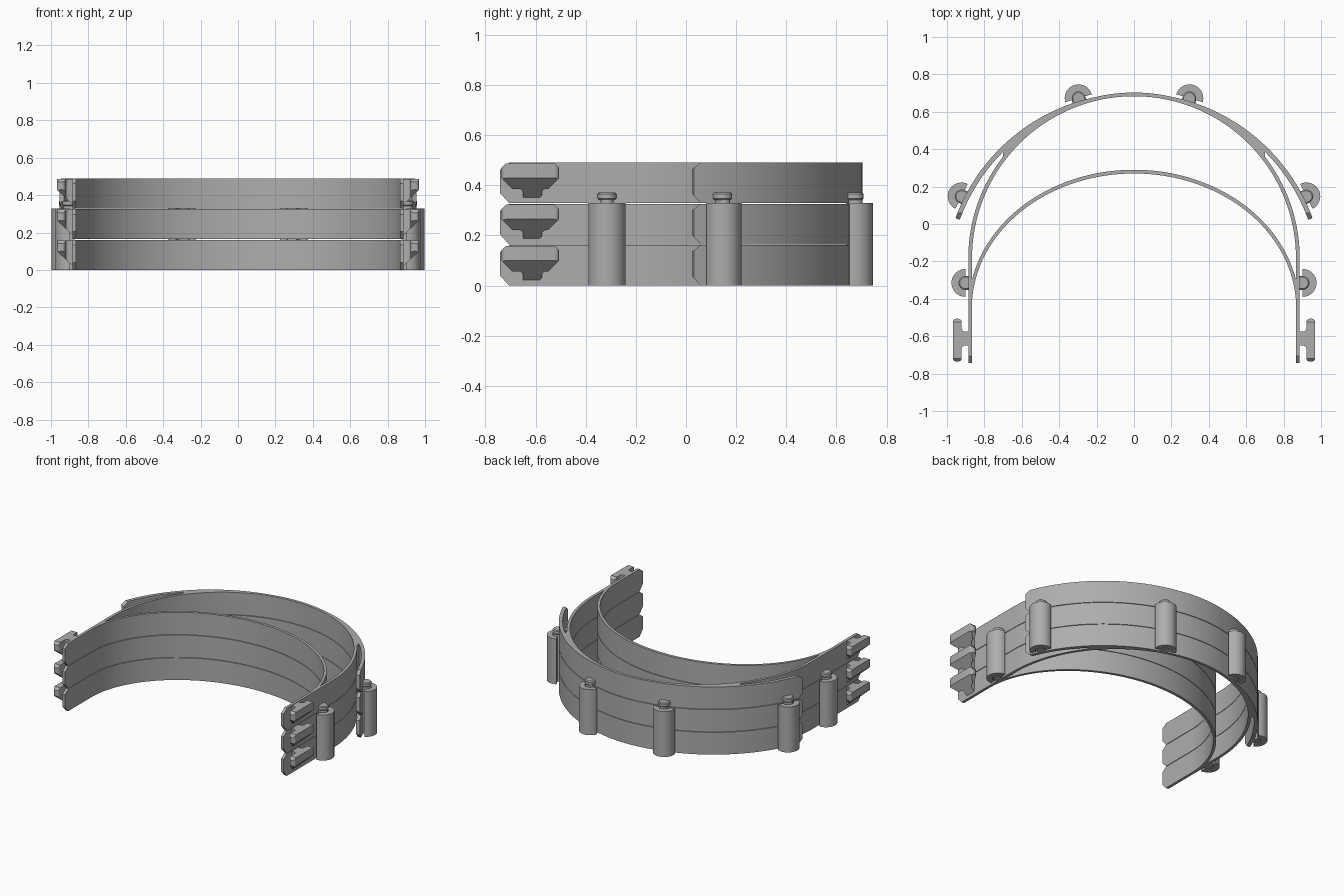
import bpy, bmesh, math
from mathutils import Vector, Matrix

cube = bpy.data.objects.get("Cube")
if cube:
    bpy.data.objects.remove(cube, do_unlink=True)

GREY = (0.42, 0.42, 0.42, 1)
mat = bpy.data.materials.new("matte grey plastic")
mat.use_nodes = True
mat.diffuse_color = GREY
mat.node_tree.nodes["Principled BSDF"].inputs["Base Color"].default_value = GREY

PITCH, HEIGHT = 0.1645, 0.161      # stacked layer spacing and layer height
BAND_Y, BAND_R = -0.183, 0.88      # main band arc centre and outer radius
WING_Y, WING_R = -0.316, 1.016     # wing arc centre and outer radius


def finish(name, bm, matrix=None):
    """Turn a bmesh into a shaded, coloured object."""
    if matrix:
        bm.transform(matrix)
    bmesh.ops.recalc_face_normals(bm, faces=bm.faces)
    mesh = bpy.data.meshes.new(name)
    bm.to_mesh(mesh)
    bm.free()
    mesh.materials.append(mat)
    obj = bpy.data.objects.new(name, mesh)
    bpy.context.collection.objects.link(obj)
    bpy.ops.object.select_all(action='DESELECT')
    obj.select_set(True)
    bpy.context.view_layer.objects.active = obj
    bpy.ops.object.shade_smooth_by_angle(angle=math.radians(30))
    return obj


def raise_up(bm, z0, z1):
    """Extrude all flat faces from z0 to z1."""
    for v in bm.verts:
        v.co.z = z0
    ext = bmesh.ops.extrude_face_region(bm, geom=bm.faces[:])["geom"]
    for v in ext:
        if isinstance(v, bmesh.types.BMVert):
            v.co.z = z1


def cut(bm, point, normal):
    """Remove everything on the normal side of a plane and cap it."""
    geom = bm.verts[:] + bm.edges[:] + bm.faces[:]
    bmesh.ops.bisect_plane(bm, geom=geom, plane_co=point, plane_no=normal, clear_outer=True)
    bmesh.ops.holes_fill(bm, edges=[e for e in bm.edges if e.is_boundary], sides=0)


def prism(points, z0, z1):
    bm = bmesh.new()
    bm.faces.new([bm.verts.new((x, y, 0)) for x, y in points])
    raise_up(bm, z0, z1)
    return bm


def strip(outer, inner, z0, z1):
    bm = bmesh.new()
    rows = [(bm.verts.new((*a, 0)), bm.verts.new((*b, 0))) for a, b in zip(outer, inner)]
    for (a, b), (c, d) in zip(rows, rows[1:]):
        bm.faces.new((a, b, d, c))
    raise_up(bm, z0, z1)
    return bm


def arc(cy, rx, ry, a0, a1, n):
    angles = [math.radians(a0 + (a1 - a0) * i / n) for i in range(n + 1)]
    return [(rx * math.cos(a), cy + ry * math.sin(a)) for a in angles]


def chamfer_end(bm, y, z):
    """Clip the lower and upper corners of a strip end that points to -y."""
    cut(bm, (0, y + 0.036, z), (0, -0.04, -0.036))
    cut(bm, (0, y + 0.036, z + HEIGHT), (0, -0.028, 0.036))


def main_band(z):
    def path(r):
        return [(r, -0.742)] + arc(BAND_Y, r, r, 0, 180, 96) + [(-r, -0.742)]
    bm = strip(path(BAND_R + 0.006), path(BAND_R - 0.014), z, z + HEIGHT)
    chamfer_end(bm, -0.742, z)
    finish("main_band", bm)


def inner_band(z):
    finish("inner_band", strip(arc(-0.45, 0.885, 0.74, 0, 180, 96),
                               arc(-0.45, 0.867, 0.72, 0, 180, 96), z, z + HEIGHT))


def back_rib(z):
    xs = [0.7 * math.sin(math.pi * i / 96) for i in range(-48, 49)]
    outer = [(x, WING_Y + math.sqrt(WING_R ** 2 - x * x)) for x in xs]
    inner = [(x, BAND_Y + math.sqrt((BAND_R - 0.004) ** 2 - x * x)) for x in xs]
    finish("back_rib", strip(outer, inner, z, z + HEIGHT))


def wing(z, side):
    bm = strip(arc(WING_Y, WING_R, WING_R, 20, 47, 30),
               arc(WING_Y, WING_R - 0.025, WING_R - 0.025, 20, 47, 30), z, z + HEIGHT)
    chamfer_end(bm, 0.022, z)
    finish("wing", bm, Matrix.Diagonal((side, 1, 1, 1)))


def hook(z, side):
    # H-shaped catch with rounded prongs
    outline = [(0.87, -0.65), (0.922, -0.65), (0.922, -0.736), (0.968, -0.736),
               (0.968, -0.506), (0.922, -0.506), (0.922, -0.575), (0.87, -0.575)]
    bm = prism(outline, z + 0.02, z + 0.158)
    upright = [e for e in bm.edges if abs(e.verts[0].co.z - e.verts[1].co.z) > 0.05]
    bmesh.ops.bevel(bm, geom=upright, offset=0.018, segments=4, profile=0.5, affect='EDGES')
    # underside tapers towards the band, top corners are clipped
    cut(bm, (0.968, 0, z + 0.1), (0.08, 0, -0.085))
    for end, y in ((-1, -0.736), (1, -0.506)):
        cut(bm, (0, y, z + 0.1), (0, end * 0.08, -0.08))
        cut(bm, (0, y, z + 0.14), (0, end, 1))
    finish("hook", bm, Matrix.Diagonal((side, 1, 1, 1)))


def half_circle(r, u=0.0, n=20):
    return [(u + x, y) for x, y in arc(0, r, r, -90, 90, n)]


def clip(x, y, angle, side):
    """Half-round post with a grooved back, joined to the band by a stem."""
    place = (Matrix.Diagonal((side, 1, 1, 1)) @ Matrix.Translation((x, y, 0))
             @ Matrix.Rotation(math.radians(angle), 4, 'Z'))
    top = 2 * PITCH
    finish("clip_post", prism([(u + 0.016, v) for u, v in half_circle(0.074)]
                              + [(u + 0.016, v) for u, v in half_circle(0.036)[::-1]],
                              0, top), place)
    finish("clip_stem", prism(half_circle(0.026, 0.022) + [(-0.012, 0.026), (-0.012, -0.026)],
                              0, top + 0.02), place)
    bm = prism(half_circle(0.037, 0.015, 8) + [(-0.012, 0.037), (-0.012, -0.037)],
               top + 0.012, top + 0.042)
    rims = [e for e in bm.edges if abs(e.verts[0].co.z - e.verts[1].co.z) < 0.001]
    bmesh.ops.bevel(bm, geom=rims, offset=0.006, segments=1, affect='EDGES')
    finish("clip_peg", bm, place)


# Three stacked layers
for layer in range(3):
    base = layer * PITCH
    main_band(base)
    inner_band(base)
    back_rib(base)
    for s in (1, -1):
        wing(base, s)
        hook(base, s)

# Clips on the sides, wings and back, shared by the two lower layers
for s in (1, -1):
    clip(0.886, -0.315, 0, s)
    for a in (26.7, 73.3):
        t = math.radians(a)
        clip(WING_R * math.cos(t), WING_Y + WING_R * math.sin(t), a, s)
